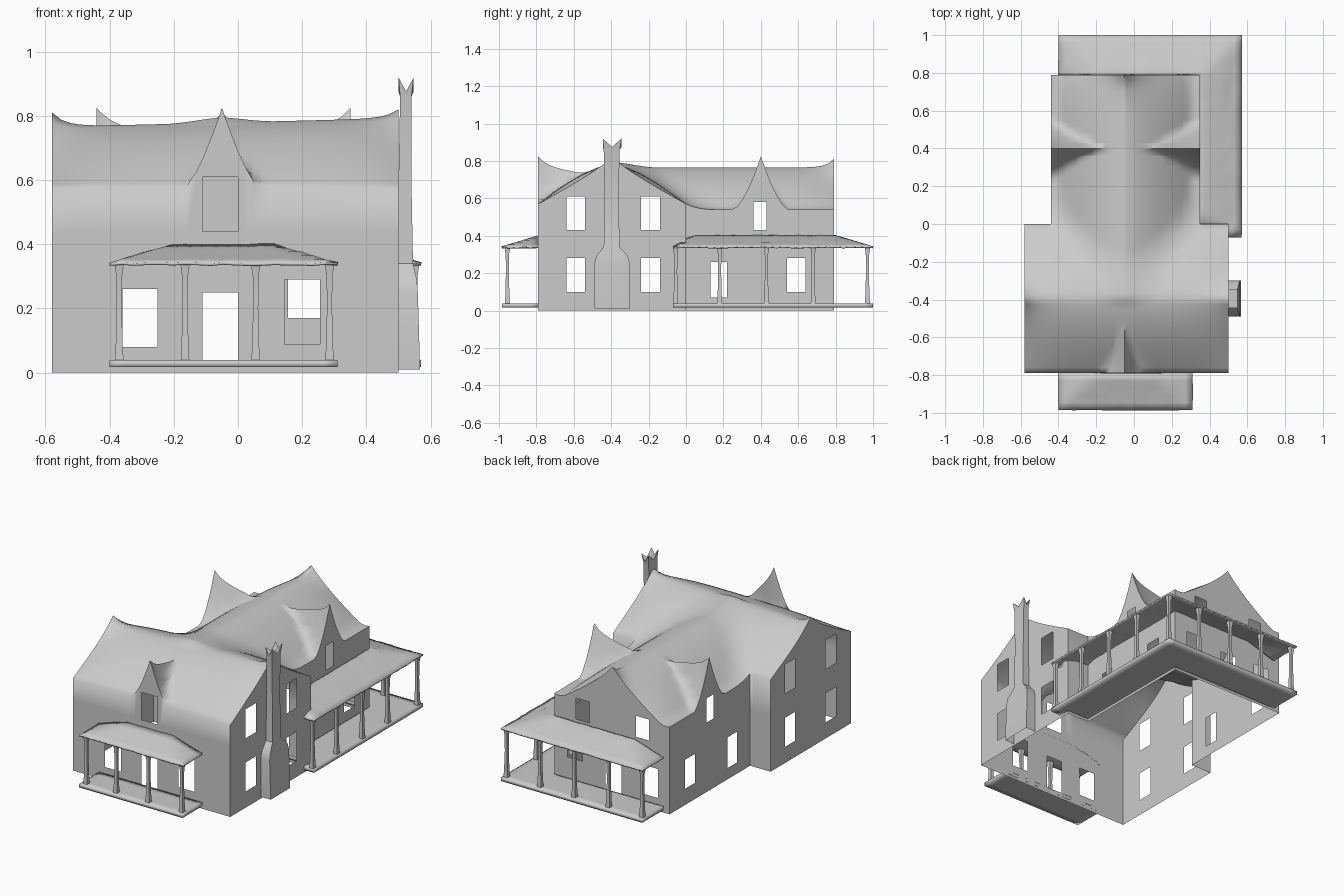
import bpy, bmesh, math, random

random.seed(4)
if "Cube" in bpy.data.objects:
    bpy.data.objects.remove(bpy.data.objects["Cube"])

grey = bpy.data.materials.new("plain grey")
grey.use_nodes = True
grey.diffuse_color = (0.6, 0.6, 0.6, 1)
grey.node_tree.nodes["Principled BSDF"].inputs["Base Color"].default_value = grey.diffuse_color

MID = -0.05                                   # shared ridge line of rear wing and front gable
FX0, FX1, FY0 = -0.58, 0.5, -0.79             # front block
RX0, RX1, RY1 = -0.44, 0.35, 0.79             # rear wing


def finish(name, bm, angle=40, thickness=0):
    bmesh.ops.remove_doubles(bm, verts=bm.verts, dist=0.0005)
    bmesh.ops.recalc_face_normals(bm, faces=bm.faces)
    mesh = bpy.data.meshes.new(name)
    bm.to_mesh(mesh)
    bm.free()
    mesh.materials.append(grey)
    obj = bpy.data.objects.new(name, mesh)
    bpy.context.collection.objects.link(obj)
    if thickness:
        mod = obj.modifiers.new("thickness", "SOLIDIFY")
        mod.thickness, mod.offset = thickness, 0
    bpy.ops.object.select_all(action="DESELECT")
    obj.select_set(True)
    bpy.context.view_layer.objects.active = obj
    bpy.ops.object.shade_smooth_by_angle(angle=math.radians(angle))


def lines(a, b, extra=(), step=0.03):
    n = max(1, round((b - a) / step))
    vals = [a + (b - a) * i / n for i in range(n + 1)]
    vals += [e for e in extra if a < e < b]
    return sorted(set(round(v, 4) for v in vals))


def patch(bm, us, vs, place, keep=lambda u, v: True):
    """Grid of faces over us x vs, leaving out cells that keep() rejects."""
    grid = [[bm.verts.new(place(u, v)) for v in vs] for u in us]
    for i in range(len(us) - 1):
        for j in range(len(vs) - 1):
            if keep((us[i] + us[i + 1]) / 2, (vs[j] + vs[j + 1]) / 2):
                bm.faces.new((grid[i][j], grid[i + 1][j], grid[i + 1][j + 1], grid[i][j + 1]))
    loose = [v for v in bm.verts if not v.link_faces]
    bmesh.ops.delete(bm, geom=loose, context="VERTS")


# Roof height: crossing gables that swell between their ends, and pinched dormers
def tip(d):
    return 0.045 * math.exp(-abs(d) / 0.04)


def gable(t, end):
    """Straight slope at the gable end, rounded slope further in."""
    if t < 0:
        return t
    swell = 0.9 * (1 - math.exp(-max(0, end) / 0.12))
    return t + swell * (1 - (1 - t) ** 1.6 - t)


def dormer(across, inward):
    t = max(0, 1 - abs(across) / 0.15)
    return 0.54 + 0.24 * t ** 1.5 + tip(inward) * t ** 2 - 0.2 * inward


def soft_max(a, b, k=0.09):
    return max(a, b) + max(0, k - abs(a - b)) ** 2 / (4 * k)


def roof(x, y):
    t = 1 - abs(y + 0.395) / 0.395
    top = 0.57 + (0.21 + 0.025 * x) * gable(t, min(x - FX0, FX1 - x))
    top += (tip(x - FX0) + 0.6 * tip(x - FX1)) * max(0, t) ** 4
    if y > -0.4:
        t = 1 - abs(x - MID) / 0.395
        wing = 0.5 + 0.265 * gable(t, RY1 - y) + tip(y - RY1) * max(0, t) ** 4
        top = soft_max(top, wing)
    if y < -0.3:
        top = soft_max(top, dormer(x - MID, y - FY0), 0.03)
    if y > 0:
        top = soft_max(top, dormer(y - 0.4, min(x - RX0, RX1 - x)), 0.03)
    return top


# Window and door openings as (start, end, bottom, top)
FRONT = [(-0.36, -0.25, 0.08, 0.26), (-0.11, 0.0, 0.04, 0.25),
         (0.145, 0.255, 0.09, 0.29), (-0.11, 0.0, 0.44, 0.61)]
SIDE = [(y, y + 0.1, z, z + 0.18) for y in (-0.64, -0.24) for z in (0.1, 0.43)]
WING = [(0.13, 0.22, 0.07, 0.26), (0.54, 0.64, 0.1, 0.28), (0.36, 0.43, 0.43, 0.58)]
BACK = FRONT[:2] + [(0.155, 0.26, 0.17, 0.29),
                    (-0.3, -0.21, 0.42, 0.55), (0.11, 0.2, 0.42, 0.55)]


def edges(holes):
    return [v for h in holes for v in h[:2]]


def wall(bm, us, holes, to_xy):
    zs = sorted({0, 0.2, 0.35, 0.9} | {z for h in holes for z in h[2:]})

    def place(u, z):
        x, y = to_xy(u)
        return x, y, min(z, roof(x, y))

    def solid(u, z):
        return not any(a < u < b and c < z < d for a, b, c, d in holes)
    patch(bm, us, zs, place, solid)


# House shell, open underneath
bm = bmesh.new()
xs = lines(FX0, FX1, edges(FRONT + BACK) + [MID, RX0, RX1])
wing_xs = [x for x in xs if RX0 <= x <= RX1]
ys = lines(FY0, 0, edges(SIDE) + [-0.395])
wing_ys = lines(0, RY1, edges(WING) + [0.4])
patch(bm, xs, ys, lambda x, y: (x, y, roof(x, y)))
patch(bm, wing_xs, wing_ys, lambda x, y: (x, y, roof(x, y)))
wall(bm, xs, FRONT, lambda u: (u, FY0))
wall(bm, wing_xs, BACK, lambda u: (u, RY1))
for x in (FX0, FX1):
    wall(bm, ys, SIDE, lambda u: (x, u))
for x in (RX0, RX1):
    wall(bm, wing_ys, WING, lambda u: (x, u))
for part in ([x for x in xs if x <= RX0], [x for x in xs if x >= RX1]):
    wall(bm, part, [], lambda u: (u, 0))
finish("house_shell", bm, 68)


# Lofted square columns: rings of (z, x0, x1, y0, y1)
def loft(name, rings, spike=0):
    bm = bmesh.new()
    last = None
    for z, x0, x1, y0, y1 in rings:
        ring = [bm.verts.new((x, y, z)) for x, y in ((x0, y0), (x1, y0), (x1, y1), (x0, y1))]
        if last:
            for i in range(4):
                j = (i + 1) % 4
                bm.faces.new((last[i], last[j], ring[j], ring[i]))
        last = ring
    cap = bm.faces.new(last)
    if spike:                                  # sunken cap leaves four sharp corners
        made = bmesh.ops.poke(bm, faces=[cap])
        made["verts"][0].co.z -= spike
        rim = [e for e in bm.edges if all(v in last for v in e.verts)]
        for v in bmesh.ops.subdivide_edges(bm, edges=rim, cuts=1)["geom_inner"]:
            if isinstance(v, bmesh.types.BMVert):
                v.co.z -= spike
    finish(name, bm, 30)


loft("chimney", [(0.01, 0.49, 0.567, -0.49, -0.3), (0.25, 0.49, 0.56, -0.49, -0.3),
                 (0.29, 0.49, 0.557, -0.48, -0.31), (0.34, 0.495, 0.545, -0.44, -0.355),
                 (0.6, 0.5, 0.54, -0.435, -0.36), (0.86, 0.505, 0.54, -0.44, -0.355),
                 (0.92, 0.5, 0.547, -0.445, -0.345)], spike=0.045)


def post(name, x, y):
    shape = [(0.03, 0.014), (0.08, 0.011), (0.2, 0.008), (0.3, 0.009), (0.34, 0.015)]
    loft(name, [(z, x - r, x + r, y - r, y + r) for z, r in shape])


for x in (-0.37, -0.165, 0.055, 0.285):
    post("front_porch_post", x, -0.955)
for y in (-0.055, 0.18, 0.43, 0.68, 0.97):
    post("side_porch_post", 0.55, y)
for x in (-0.38, -0.15, 0.085, 0.32):
    post("back_porch_post", x, 0.97)


# Porches: a hipped roof sloping to its edges, over a thin floor
def porch(name, x0, x1, y0, y1, inset, keep, extra_x=(), extra_y=()):
    pxs, pys = lines(x0, x1, extra_x, 0.04), lines(y0, y1, extra_y, 0.04)

    def slope(x, y):
        t = min(1, max(0, inset(x, y)) / 0.2)
        return x, y, 0.338 + 0.06 * t + random.uniform(-0.002, 0.002)
    bm = bmesh.new()
    patch(bm, pxs, pys, slope, keep)
    finish(name + "_roof", bm, 40, 0.008)
    bm = bmesh.new()
    patch(bm, pxs, pys, lambda x, y: (x, y, 0.028), keep)
    finish(name + "_floor", bm, 40, 0.022)


porch("front_porch", -0.4, 0.31, -0.985, FY0,
      lambda x, y: min(x + 0.4, 0.31 - x, y + 0.985), lambda x, y: True)
porch("wraparound_porch", -0.4, 0.57, -0.07, 1.0,
      lambda x, y: min(x + 0.4, 0.57 - x, 1 - y, 2 * (y + 0.07)),
      lambda x, y: (x > RX1 and y > 0) or y > RY1 or x > FX1,
      (RX1, FX1), (0, RY1))
